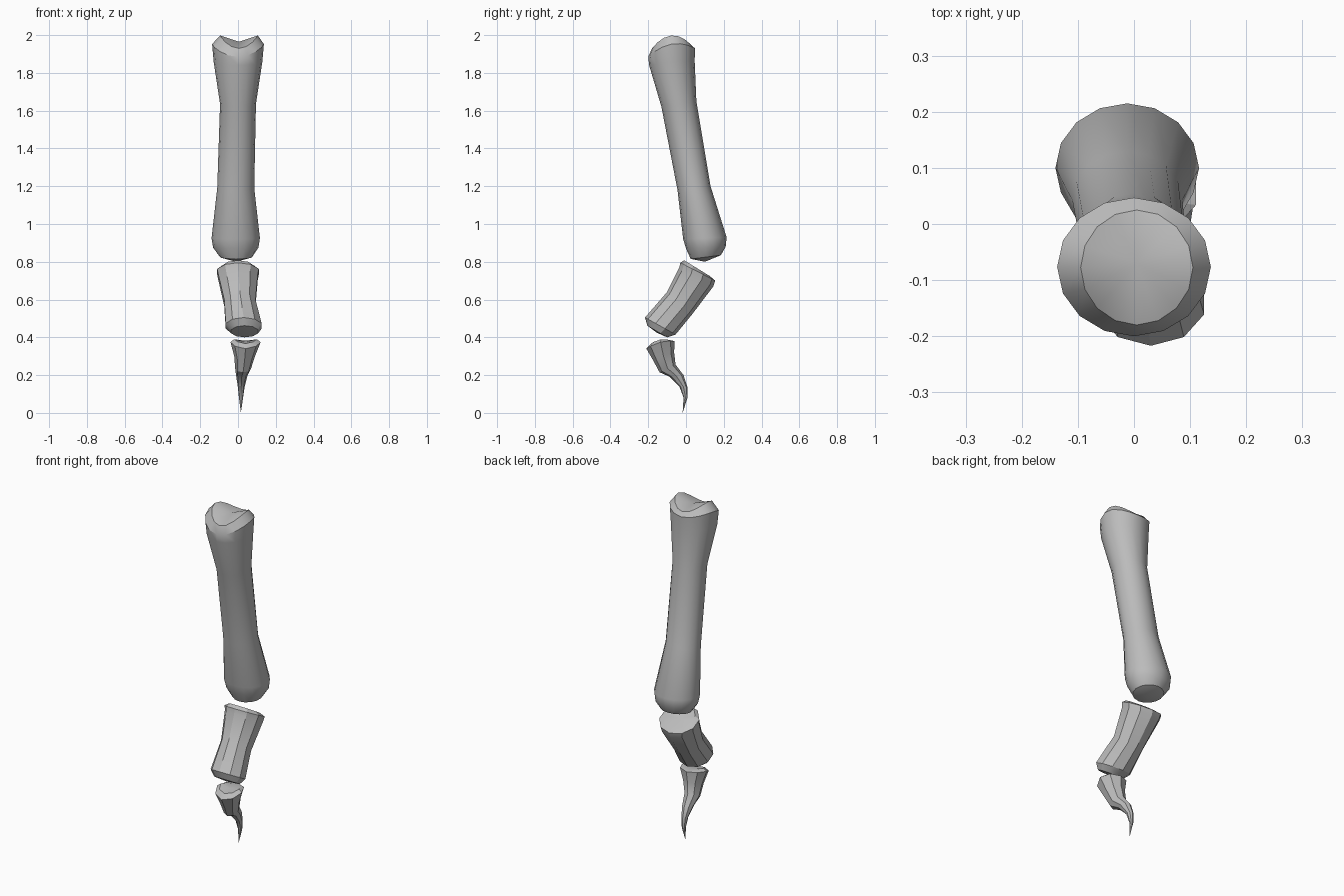
import bpy
import bmesh
import math
from mathutils import Vector

cube = bpy.data.objects.get("Cube")
if cube:
    bpy.data.objects.remove(cube, do_unlink=True)

bone_grey = bpy.data.materials.new("bone_grey")
bone_grey.use_nodes = True
colour = (0.5, 0.5, 0.5, 1)
bone_grey.diffuse_color = colour
bone_grey.node_tree.nodes["Principled BSDF"].inputs["Base Color"].default_value = colour


def bone(name, sides, top, rings, bottom):
    """Loft rings between two end points.
    Ring: front (y, z), back (y, z), centre x, half width, rise of the sides."""
    bm = bmesh.new()
    loops = []
    for front, back, x, half_width, rise in rings:
        f, b = Vector((x, *front)), Vector((x, *back))
        centre, reach = (f + b) / 2, (b - f) / 2
        loop = []
        for i in range(sides):
            a = math.pi / 2 + math.tau * i / sides
            c = math.cos(a)
            side = Vector((half_width * c, 0, rise * c * c))
            loop.append(bm.verts.new(centre + reach * math.sin(a) + side))
        loops.append(loop)
    for upper, lower in zip(loops, loops[1:]):
        for i in range(sides):
            j = (i + 1) % sides
            bm.faces.new((upper[i], upper[j], lower[j], lower[i]))
    for loop, point in ((loops[0], top), (loops[-1], bottom)):
        pole = bm.verts.new(point)
        for i in range(sides):
            bm.faces.new((loop[i], loop[(i + 1) % sides], pole))
    bmesh.ops.recalc_face_normals(bm, faces=bm.faces)
    mesh = bpy.data.meshes.new(name)
    bm.to_mesh(mesh)
    bm.free()
    mesh.materials.append(bone_grey)
    obj = bpy.data.objects.new(name, mesh)
    bpy.context.collection.objects.link(obj)
    bpy.ops.object.select_all(action='DESELECT')
    obj.select_set(True)
    bpy.context.view_layer.objects.active = obj
    bpy.ops.object.shade_smooth_by_angle(angle=math.radians(30))
    return obj


# Long upper bone with a saddle-shaped head and rounded lower end
bone("upper_bone", 16, (0.005, -0.07, 1.965), [
    ((-0.18, 1.93), (0.025, 1.95), 0.005, 0.1, 0.058),
    ((-0.2, 1.885), (0.047, 1.93), 0, 0.137, 0.045),
    ((-0.195, 1.84), (0.046, 1.86), 0, 0.129, 0.01),
    ((-0.13, 1.62), (0.055, 1.65), 0, 0.095, 0),
    ((-0.045, 1.18), (0.13, 1.2), -0.012, 0.098, 0),
    ((-0.015, 0.92), (0.215, 0.93), -0.012, 0.128, 0),
    ((0, 0.87), (0.21, 0.88), -0.012, 0.12, 0),
    ((0.025, 0.815), (0.185, 0.835), -0.01, 0.085, 0),
], (-0.01, 0.1, 0.8))

# Slanted middle bone
bone("middle_bone", 10, (0, 0.055, 0.75), [
    ((-0.01, 0.808), (0.125, 0.725), 0, 0.09, 0),
    ((-0.03, 0.795), (0.155, 0.7), 0, 0.116, 0),
    ((-0.035, 0.77), (0.145, 0.67), 0, 0.11, 0),
    ((-0.1, 0.64), (0.035, 0.525), 0.01, 0.087, 0),
    ((-0.217, 0.505), (-0.055, 0.415), 0.03, 0.1, 0),
    ((-0.205, 0.462), (-0.1, 0.4), 0.035, 0.075, 0),
], (0.035, -0.155, 0.425))

# Hooked end bone tapering to a claw
bone("claw_bone", 8, (0.04, -0.13, 0.375), [
    ((-0.185, 0.367), (-0.08, 0.382), 0.04, 0.06, 0.015),
    ((-0.21, 0.34), (-0.06, 0.38), 0.04, 0.08, 0.015),
    ((-0.175, 0.28), (-0.063, 0.32), 0.035, 0.055, 0),
    ((-0.14, 0.215), (-0.055, 0.255), 0.027, 0.042, 0),
    ((-0.09, 0.193), (-0.013, 0.2), 0.02, 0.03, 0),
    ((-0.035, 0.14), (0.008, 0.135), 0.017, 0.018, 0),
    ((-0.013, 0.08), (0.008, 0.08), 0.016, 0.011, 0),
], (0.015, -0.018, 0))
